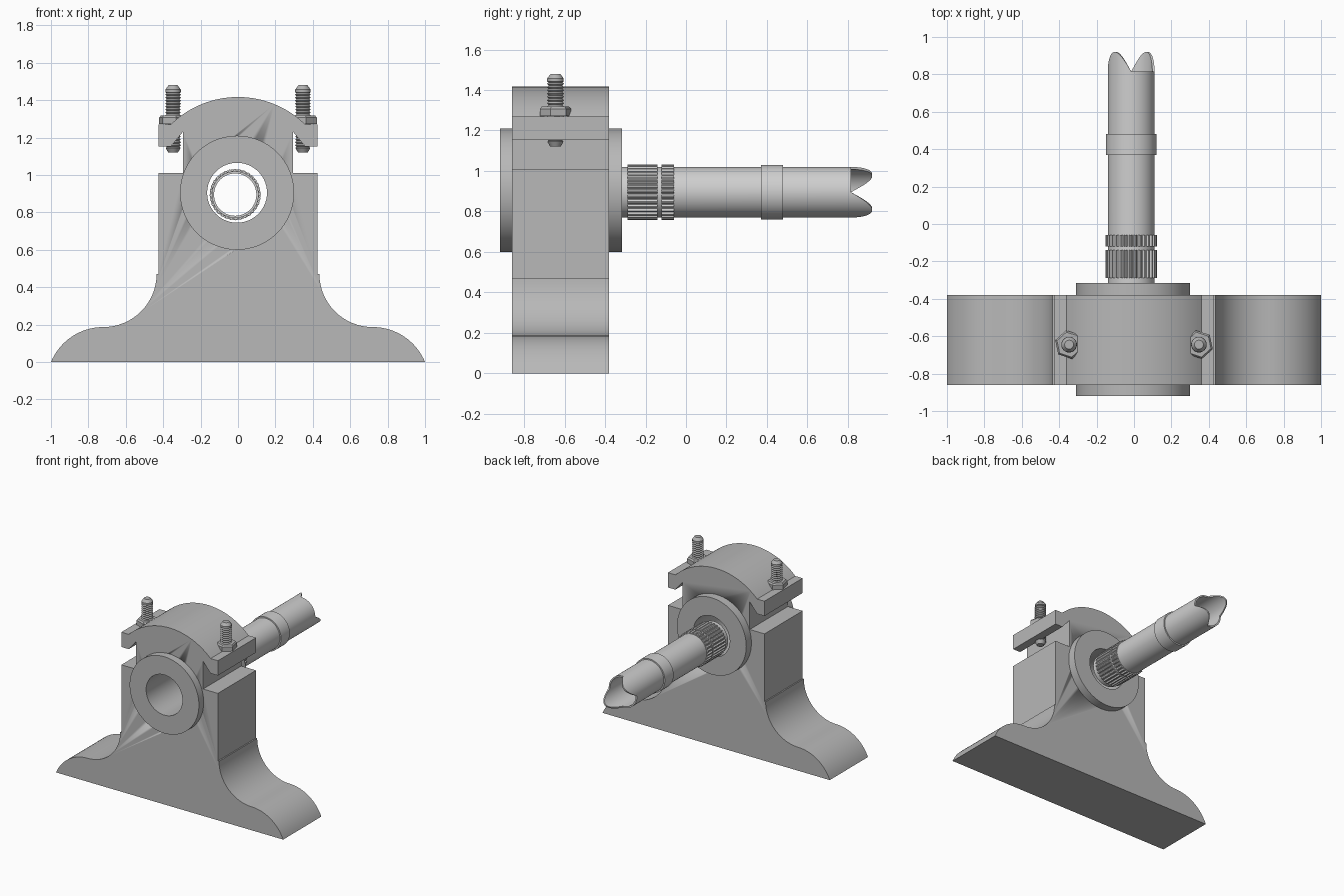
import bpy, bmesh, math

if "Cube" in bpy.data.objects:
    bpy.data.objects.remove(bpy.data.objects["Cube"])

def material(name, v):
    m = bpy.data.materials.new(name)
    m.diffuse_color = (v, v, v, 1)
    m.use_nodes = True
    m.node_tree.nodes["Principled BSDF"].inputs["Base Color"].default_value = m.diffuse_color
    return m

CAST = material("cast grey", 0.48)
STEEL = material("light steel", 0.62)
BOLT = material("bolt grey", 0.45)

def finish(name, bm, mat):
    bmesh.ops.recalc_face_normals(bm, faces=bm.faces)
    me = bpy.data.meshes.new(name)
    bm.to_mesh(me)
    bm.free()
    ob = bpy.data.objects.new(name, me)
    bpy.context.collection.objects.link(ob)
    me.materials.append(mat)
    bpy.context.view_layer.objects.active = ob
    bpy.ops.object.select_all(action='DESELECT')
    ob.select_set(True)
    bpy.ops.object.shade_smooth_by_angle(angle=math.radians(30))
    return ob

def lathe(name, profile, centre, mat, n=64, axis='Y', closed=True, shape=None):
    """Spin (radius, along) points about an axis; shape(i, angle, r, t) may vary each point."""
    bm = bmesh.new()
    rings = []
    for i in range(n):
        a = 2 * math.pi * i / n
        ring = []
        for r, t in profile:
            if shape:
                r, t = shape(i, a, r, t)
            c, s = r * math.cos(a), r * math.sin(a)
            p = (c, t, s) if axis == 'Y' else (c, s, t)
            ring.append(bm.verts.new([p[k] + centre[k] for k in range(3)]))
        rings.append(ring)
    m = len(profile)
    for i in range(n):
        p, q = rings[i], rings[(i + 1) % n]
        for j in range(m if closed else m - 1):
            k = (j + 1) % m
            bm.faces.new((p[j], p[k], q[k], q[j]))
    if not closed:
        bm.faces.new([r[0] for r in rings])
        bm.faces.new([r[-1] for r in rings])
    return finish(name, bm, mat)

def tube(name, r_out, r_in, y0, y1, centre, mat, **kw):
    return lathe(name, [(r_out, y0), (r_out, y1), (r_in, y1), (r_in, y0)], centre, mat, **kw)

def arc(cx, cz, r, a0, a1, n=16):
    return [(cx + r * math.cos(math.radians(a0 + (a1 - a0) * i / n)),
             cz + r * math.sin(math.radians(a0 + (a1 - a0) * i / n))) for i in range(n + 1)]

# pedestal block: right half of the outline, mirrored
foot = math.degrees(math.atan2(0.116, 0.28))
half = arc(0.72, -0.116, 0.303, foot, 90)               # rounded foot
half += arc(0.72, 0.472, 0.285, 270, 180)[1:]           # fillet up to the body
half += [(0.425, 0.472), (0.425, 1.01), (0.295, 1.01), (0.295, 1.23),
         (0.36, 1.152), (0.425, 1.152), (0.425, 1.27)]  # shoulder, neck and clamp flange
half += arc(0, 0.903, 0.514, 45.5, 90)                  # domed cap
half[0] = (1.0, 0.0)
outline = half + [(-x, z) for x, z in reversed(half[:-1])]
bm = bmesh.new()
face = bm.faces.new([bm.verts.new((x, -0.86, z)) for x, z in outline])
ext = bmesh.ops.extrude_face_region(bm, geom=[face])
bmesh.ops.translate(bm, vec=(0, 0.48, 0),
                    verts=[v for v in ext['geom'] if isinstance(v, bmesh.types.BMVert)])
block = finish("pedestal_block", bm, CAST)

# bore through the block, hidden inside the bushing
cutter = lathe("bore_cutter", [(0.25, -1.1), (0.25, 0)], (-0.005, 0, 0.905), CAST, closed=False)
cutter.hide_render = True
cut = block.modifiers.new("bore", 'BOOLEAN')
cut.object = cutter
cut.solver = 'EXACT'
bpy.context.view_layer.objects.active = block
bpy.ops.object.modifier_apply(modifier=cut.name)
bpy.data.objects.remove(cutter)

# bearing bushing
tube("bushing", 0.305, 0.16, -0.92, -0.315, (-0.005, 0, 0.905), CAST, n=96)

# hollow shaft with two pointed lobes at the far end
def lobes(i, a, r, t):
    if t > 0:
        t = 0.815 + 0.105 * max(0, math.cos(2 * (a - math.radians(135))))
    return r, t

AXIS = (-0.015, 0, 0.895)
tube("shaft", 0.125, 0.113, -0.33, 0.9, AXIS, STEEL, n=96, shape=lobes)
tube("shaft_collar", 0.135, 0.12, 0.37, 0.48, AXIS, STEEL)

# splined bands
def teeth(i, a, r, t):
    return (r if r < 0.125 or i % 4 < 2 else 0.128), t

for k, (y0, y1) in enumerate([(-0.29, -0.14), (-0.12, -0.06)]):
    tube(f"spline_band_{k + 1}", 0.137, 0.118, y0, y1, AXIS, STEEL, n=128, shape=teeth)

# threaded bolts with hex nuts
thread = [(0.026, 1.12), (0.04, 1.145)]
for i in range(18):
    z = 1.15 + i * 0.016
    thread += [(0.034, z), (0.042, z + 0.008)]
thread += [(0.034, 1.438), (0.041, 1.442), (0.041, 1.457), (0.024, 1.48)]
for side, x in (("left", -0.347), ("right", 0.347)):
    lathe(f"bolt_{side}", thread, (x, -0.645, 0), BOLT, n=24, axis='Z', closed=False)
    nut = lathe(f"nut_{side}", [(0.078, 0), (0.078, 0.035), (0.068, 0.047)],
                (0, 0, 0), BOLT, n=6, axis='Z', closed=False)
    nut.location = (x, -0.645, 1.272)
    nut.rotation_euler.z = math.radians(-18)
